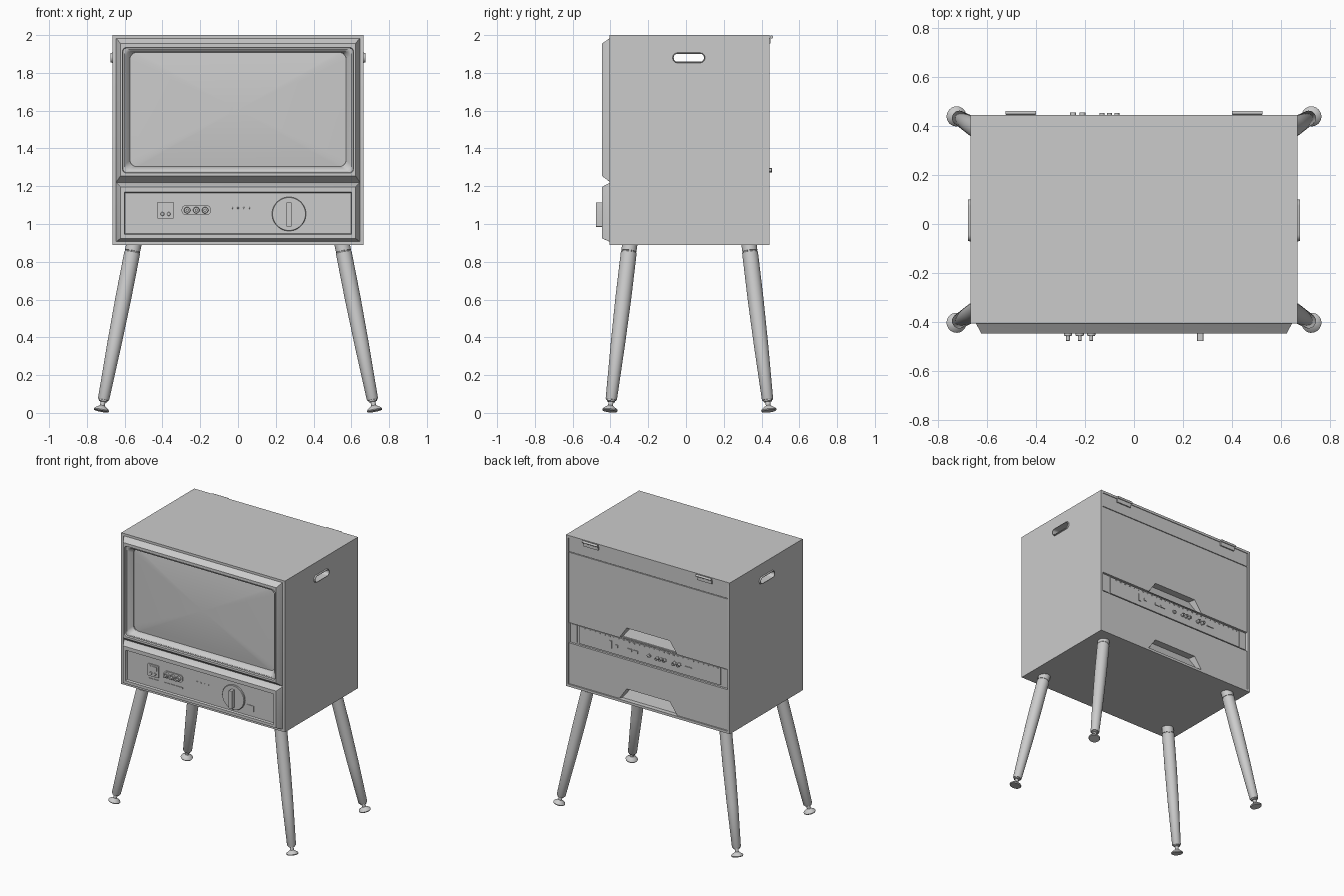
import bpy, bmesh, math
from mathutils import Vector

if "Cube" in bpy.data.objects:
    bpy.data.objects.remove(bpy.data.objects["Cube"])


def loft(name, rings, cap0=True, cap1=True, closed=False):
    """Skin a list of equal-length point rings."""
    bm = bmesh.new()
    vs = [[bm.verts.new(p) for p in r] for r in rings]
    n = len(vs[0])
    pairs = list(zip(vs, vs[1:])) + ([(vs[-1], vs[0])] if closed else [])
    for a, b in pairs:
        for i in range(n):
            j = (i + 1) % n
            bm.faces.new((a[i], a[j], b[j], b[i]))
    if cap0 and not closed:
        bm.faces.new(vs[0])
    if cap1 and not closed:
        bm.faces.new(vs[-1])
    bmesh.ops.recalc_face_normals(bm, faces=bm.faces)
    me = bpy.data.meshes.new(name)
    bm.to_mesh(me)
    bm.free()
    me.polygons.foreach_set("use_smooth", [True] * len(me.polygons))
    me.set_sharp_from_angle(angle=math.radians(30))
    ob = bpy.data.objects.new(name, me)
    bpy.context.collection.objects.link(ob)
    return ob


def rrect(cu, cv, hu, hv, r, w, axis='y', seg=6):
    """Rounded rectangle facing the y or x axis at depth w."""
    pts = []
    for k, (su, sv) in enumerate(((1, 1), (-1, 1), (-1, -1), (1, -1))):
        for i in range(seg + 1):
            a = math.radians(90 * k + 90 * i / seg)
            u = cu + su * (hu - r) + r * math.cos(a)
            v = cv + sv * (hv - r) + r * math.sin(a)
            pts.append((u, w, v) if axis == 'y' else (w, u, v))
    return pts


def box(name, x0, x1, y0, y1, z0, z1):
    ring = lambda z: [(x0, y0, z), (x1, y0, z), (x1, y1, z), (x0, y1, z)]
    return loft(name, [ring(z0), ring(z1)])


def lathe(name, p0, p1, profile, seg=24):
    """Turned part: (distance, radius) pairs along p0 -> p1."""
    p0 = Vector(p0)
    d = (Vector(p1) - p0).normalized()
    u = d.orthogonal().normalized()
    v = d.cross(u)
    ang = [2 * math.pi * i / seg for i in range(seg)]
    return loft(name, [[p0 + d * t + r * (u * math.cos(a) + v * math.sin(a)) for a in ang]
                       for t, r in profile])


def plate(name, cx, cz, hw, hh, r, y0, y1):
    return loft(name, [rrect(cx, cz, hw, hh, r, y0), rrect(cx, cz, hw, hh, r, y1)])


W, YF, YB, Z0, Z1, T = 0.665, -0.405, 0.443, 0.89, 2.0, 0.018
CY, CZ = (YF + YB) / 2, (Z0 + Z1) / 2

# Cabinet shell: top, bottom and side panels with through grip holes
box("cabinet_top", -W, W, YF, YB, Z1 - T, Z1)
box("cabinet_bottom", -W, W, YF, YB, Z0, Z0 + T)
HY, HZ = 0.015, 1.88
for s, side in ((-1, "left"), (1, "right")):
    panel = lambda x: rrect(HY and CY, CZ, (YB - YF) / 2, (Z1 - Z0) / 2, 0.0005, x, 'x')
    hole = lambda x, g=0.0: rrect(HY, HZ, 0.08 + g, 0.021 + g, 0.0205 + g, x, 'x')
    loft(side + "_side_panel", [panel(s * W), hole(s * W, .002), hole(s * (W - T), .002),
                                panel(s * (W - T))], closed=True)
    loft(side + "_grip_trim", [hole(s * .62, .003), hole(s * W, .003), hole(s * W, .006),
                               hole(s * .675, .004), hole(s * .675), hole(s * .62)], closed=True)

# Screen surround with sloped outer edge and recessed rounded opening
SZ = 1.603
loft("screen_surround", [
    rrect(0, SZ, .648, .384, .001, -.37), rrect(0, SZ, .645, .382, .001, -.402),
    rrect(0, 1.605, .622, .35, .001, -.445), rrect(0, 1.602, .612, .332, .02, -.445),
    rrect(0, 1.602, .609, .329, .02, -.432), rrect(0, 1.602, .600, .321, .02, -.432),
    rrect(0, 1.603, .592, .313, .03, -.425), rrect(0, 1.606, .572, .302, .035, -.395),
    rrect(0, 1.606, .572, .302, .035, -.38)], False, False)

# Gently domed picture tube face
rings = []
for i in range(11):
    k = 1 - i / 10.5
    rings.append(rrect(0, 1.606, .573 * k, .303 * k, .04 * k, -.388 - .022 * (1 - k * k)))
loft("screen_glass", rings, False, True)

# Control panel frame with shallow recess
PZ = 1.0625
loft("control_panel", [
    rrect(0, PZ, .648, .159, .001, -.37), rrect(0, PZ, .645, .157, .001, -.402),
    rrect(0, 1.06, .622, .136, .001, -.445), rrect(0, 1.057, .602, .112, .002, -.445),
    rrect(0, 1.057, .598, .108, .002, -.43)], False, True)

# Display and button plates
PY = -.43
plate("display_plate", -.384, 1.073, .045, .044, .008, PY, -.438)
plate("display_window", -.384, 1.09, .032, .016, .004, PY, -.441)
for i, x in enumerate((-.4, -.367)):
    lathe("display_button_%d" % i, (x, PY, 1.053), (x, -1, 1.053),
          [(0, .01), (.012, .01), (.014, .008)], 16)
plate("button_plate", -.221, 1.073, .077, .026, .022, PY, -.438)
for i, x in enumerate((-.269, -.221, -.174)):
    lathe("push_button_%d" % i, (x, PY, 1.073), (x, -1, 1.073),
          [(0, .017), (.022, .017), (.025, .015), (.025, .008), (.045, .008), (.046, .006)], 20)
for i, (x, h) in enumerate(((-.384, .045), (-.221, .074))):
    plate("label_bar_%d" % i, x, 1.005, h, .006, .001, PY, -.434)
plate("small_socket", .403, 1.007, .028, .022, .002, PY, -.434)
for i in range(4):
    lathe("indicator_%d" % i, (-.03 + i * .03, PY, 1.085), (-.03 + i * .03, -1, 1.085),
          [(0, .005), (.003, .004)], 10)

# Rotary dial with grip bar
lathe("dial_disc", (.27, PY, 1.053), (.27, -1, 1.053), [(0, .09), (.01, .09), (.013, .087)], 48)
plate("dial_grip", .27, 1.05, .013, .065, .003, PY, -.476)

# Back: fixed strip, two doors with trapezoid finger pockets, recessed socket strip
BX = W - T - .003
box("back_top_strip", -BX, BX, .42, .438, 1.88, Z1 - T)


def door(name, z0, z1, h=.085):
    pts = [(-BX, z0), (-.235, z0), (-.175, z0 + h), (.175, z0 + h), (.235, z0), (BX, z0),
           (BX, z1), (-BX, z1)]
    loft(name, [[(x, y, z) for x, z in pts] for y in (.42, .438)])
    # sloping pocket behind the notch: deep at the top, shallow at the bottom
    rim = [(-.235, .435, z0), (-.175, .435, z0 + h), (.175, .435, z0 + h), (.235, .435, z0)]
    deep = [(-.225, .415, z0), (-.165, .385, z0 + h), (.165, .385, z0 + h), (.225, .415, z0)]
    loft(name + "_finger_pocket", [rim, deep], False, True)


door("upper_back_door", 1.358, 1.875)
door("lower_back_door", .911, 1.21)
box("socket_strip", -BX, BX, .40, .422, 1.205, 1.362)
box("socket_strip_panel", -.58, .57, .42, .43, 1.222, 1.35)
for s in (-1, 1):
    box("strip_end_block", s * .61 - .025, s * .61 + .025, .42, .428, 1.222, 1.35)
for i in range(28):
    x = -.56 + i * .04
    box("strip_rivet_%d" % i, x - .006, x + .006, .428, .433, 1.338, 1.344)

# Sockets: flat ports and round jacks
for i, (x, hw, hh) in enumerate(((.31, .011, .028), (.26, .01, .01), (.155, .018, .009),
                                 (.105, .018, .009), (-.32, .03, .003))):
    plate("port_%d" % i, x, 1.285, hw, hh, .002, .428, .436)
for i, (x, r, d) in enumerate(((0, .013, .01), (-.07, .01, .024), (-.1, .01, .024),
                               (-.13, .01, .024), (-.21, .012, .026), (-.248, .012, .026))):
    lathe("jack_%d" % i, (x, .428, 1.285), (x, 1, 1.285),
          [(0, r + .003), (.005, r + .003), (.005, r), (d, r), (d, r * .6), (.006, r * .6)], 16)

# Hinges along the top back edge
for s, side in ((-1, "left"), (1, "right")):
    x = s * .462
    lathe(side + "_hinge_barrel", (x - .062, .453, 1.99), (1, .453, 1.99),
          [(0, .008), (.124, .008)], 14)
    box(side + "_hinge_leaf", x - .06, x + .06, .436, .447, 1.955, 1.985)

# Splayed tapered legs with collars and levelling feet
for sx, a in ((-1, "left"), (1, "right")):
    for sy, b in ((-1, "front"), (1, "back")):
        top = Vector((sx * .55, .018 + sy * .315, .9))
        foot = Vector((sx * .724, .018 + sy * .421, .0095))
        L = (foot - top).length
        lathe("%s_%s_leg" % (b, a), top, foot,
              [(0, .041), (.045, .04), (.046, .038), (.05, .038), (.052, .042), (.3, .042),
               (.55, .038), (L - .065, .03), (L - .06, .027)], 32)
        lathe("%s_%s_foot" % (b, a), top, foot,
              [(L - .065, .022), (L - .052, .022), (L - .05, .013), (L - .03, .013),
               (L - .022, .024), (L - .012, .038), (L - .006, .041), (L, .038)], 28)
